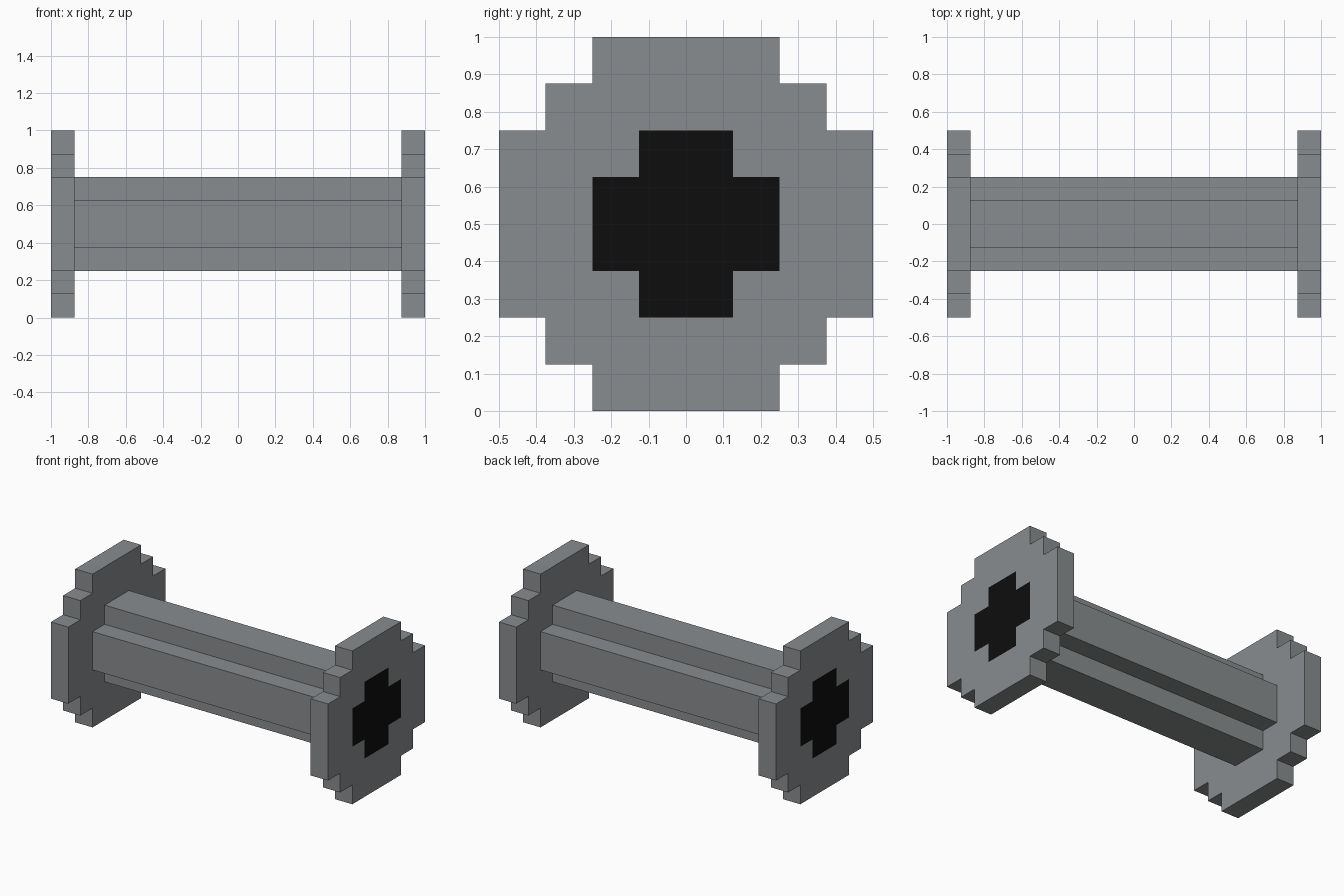
import bpy, bmesh, math
from mathutils import Matrix

if "Cube" in bpy.data.objects:
    bpy.data.objects.remove(bpy.data.objects["Cube"])

U = 0.125  # block size


def material(name, rgb):
    m = bpy.data.materials.new(name)
    m.diffuse_color = (*rgb, 1)
    m.use_nodes = True
    m.node_tree.nodes["Principled BSDF"].inputs["Base Color"].default_value = m.diffuse_color
    return m


grey = material("steel grey", (0.25, 0.265, 0.273))
black = material("black", (0.004, 0.004, 0.004))


def in_cross(y, z):
    """Plus-shaped section of the axle, about its centre."""
    a, b = sorted((abs(y) / U, abs(z) / U))
    return b < 2 and a < 1


def in_disc(y, z):
    """Stepped round outline of the end flange."""
    a, b = sorted((abs(y) / U, abs(z) / U))
    return b < 3 or (b < 4 and a < 2)


def stepped_prism(name, inside, x0, x1, hub_sign=0):
    """Extrude the blocks chosen by inside() along x from x0 to x1."""
    bm = bmesh.new()
    bmesh.ops.create_grid(bm, x_segments=8, y_segments=8, size=4 * U)
    # Stand the grid up so that its plane is y-z
    turn = Matrix(((0, 0, 1), (1, 0, 0), (0, 1, 0))).to_4x4()
    bmesh.ops.transform(bm, matrix=turn, verts=bm.verts)
    outside = [f for f in bm.faces if not inside(*f.calc_center_median().yz)]
    bmesh.ops.delete(bm, geom=outside, context='FACES')
    for v in bm.verts:
        v.co.x = x0
    ext = bmesh.ops.extrude_face_region(bm, geom=bm.faces[:], use_keep_orig=True)
    for v in (g for g in ext["geom"] if isinstance(g, bmesh.types.BMVert)):
        v.co.x = x1
    bmesh.ops.recalc_face_normals(bm, faces=bm.faces)
    # Black hub inset on the outer face
    for f in bm.faces:
        f.normal_update()
        c = f.calc_center_median()
        if hub_sign and f.normal.x * hub_sign > 0.9 and in_cross(c.y, c.z):
            f.material_index = 1
    bmesh.ops.dissolve_limit(bm, angle_limit=math.radians(1), verts=bm.verts,
                             edges=bm.edges, delimit={'MATERIAL'})
    mesh = bpy.data.meshes.new(name)
    bm.to_mesh(mesh)
    bm.free()
    mesh.materials.append(grey)
    mesh.materials.append(black)
    ob = bpy.data.objects.new(name, mesh)
    ob.location.z = 4 * U
    bpy.context.collection.objects.link(ob)


# Axle between the two flanges
stepped_prism("axle", in_cross, -7 * U, 7 * U)

# End flanges with black hubs
stepped_prism("left_flange", in_disc, -8 * U, -7 * U, -1)
stepped_prism("right_flange", in_disc, 7 * U, 8 * U, 1)
